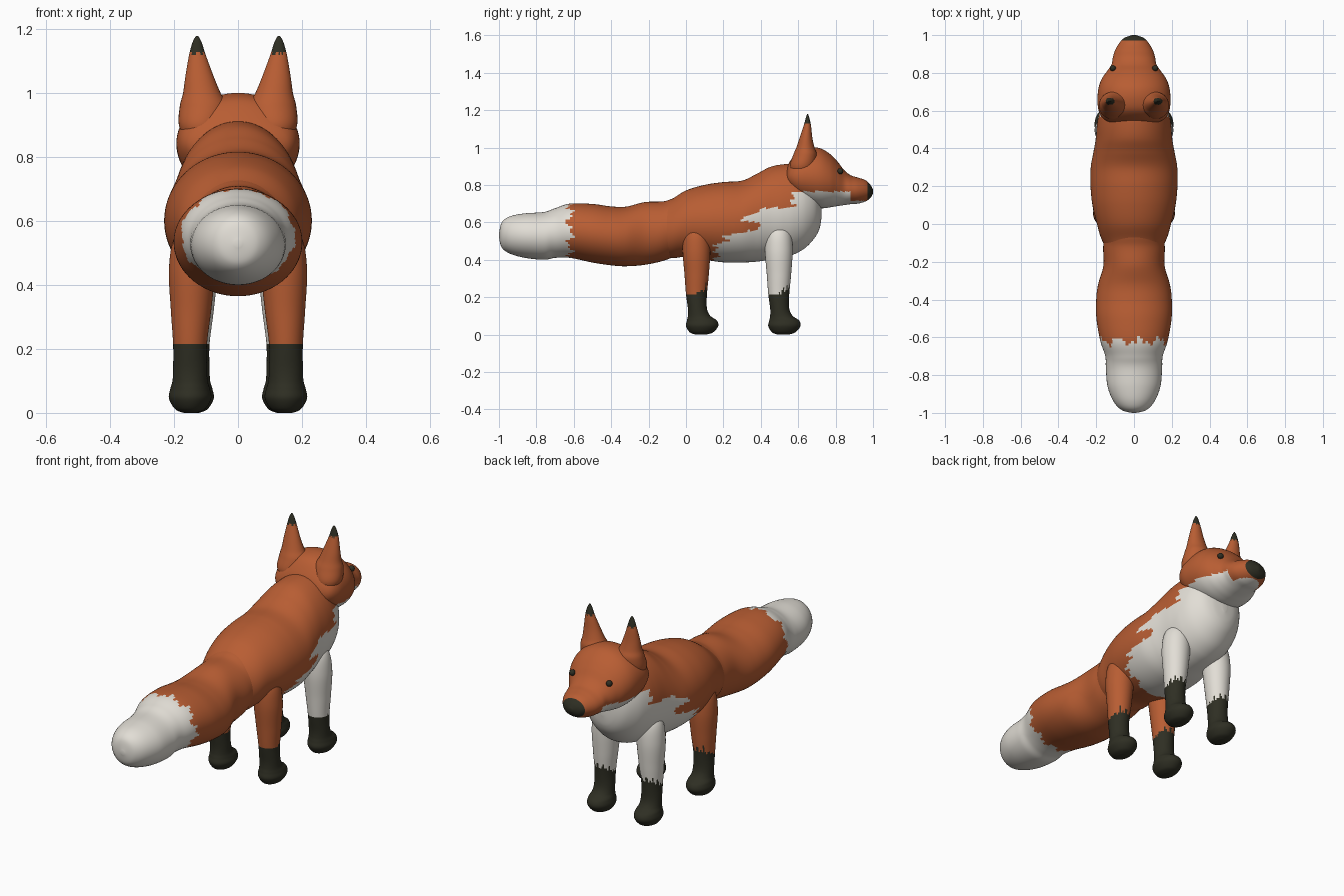
import bpy, bmesh, math

if "Cube" in bpy.data.objects:
    bpy.data.objects.remove(bpy.data.objects["Cube"])

def material(name, rgb):
    m = bpy.data.materials.new(name)
    m.diffuse_color = (*rgb, 1)
    m.use_nodes = True
    m.node_tree.nodes["Principled BSDF"].inputs["Base Color"].default_value = m.diffuse_color
    return m

ORANGE, WHITE, DARK = 0, 1, 2
MATS = [material("orange_fur", (0.48, 0.11, 0.033)),
        material("white_fur", (0.76, 0.73, 0.67)),
        material("dark_fur", (0.028, 0.028, 0.017))]

def spline(pts, steps):
    """Smooth curve through the section tuples."""
    out = []
    n = len(pts)
    for i in range(n - 1):
        quad = (pts[max(i - 1, 0)], pts[i], pts[i + 1], pts[min(i + 2, n - 1)])
        for s in range(steps):
            t = s / steps
            out.append([0.5 * (2*b + (c - a)*t + (2*a - 5*b + 4*c - d)*t*t
                               + (3*b - a - 3*c + d)*t**3) for a, b, c, d in zip(*quad)])
    out.append(list(pts[-1]))
    return out

def tri(t):
    return abs((t % 1) * 2 - 1)

def jag(t):
    """Ragged fur edge, 0 to 1."""
    return 0.6 * tri(t) + 0.4 * tri(t * 2.37 + 0.3)

def lerp(table, x):
    for (a, fa), (b, fb) in zip(table, table[1:]):
        if x <= b:
            return fa + (fb - fa) * max(0, (x - a) / (b - a))
    return table[-1][1]

def finish(name, bm, rule):
    bmesh.ops.recalc_face_normals(bm, faces=bm.faces)
    for f in bm.faces:
        f.material_index = rule(f.calc_center_median())
        f.smooth = True
    me = bpy.data.meshes.new(name)
    bm.to_mesh(me)
    bm.free()
    for m in MATS:
        me.materials.append(m)
    ob = bpy.data.objects.new(name, me)
    bpy.context.collection.objects.link(ob)
    return ob

def loft(name, sections, rule, axis, steps=6, seg=48, side=1, dy=0, dx=0):
    """Elliptic rings; section = (position on axis, low, high, centre x, half width)."""
    bm = bmesh.new()
    rings = []
    for t, lo, hi, cx, rx in spline(sections, steps):
        ring = []
        for k in range(seg):
            a = 2 * math.pi * k / seg
            x = side * (cx + dx + rx * math.cos(a))
            v = (lo + hi) / 2 + (hi - lo) / 2 * math.sin(a)
            ring.append(bm.verts.new((x, t, v) if axis == "y" else (x, v + dy, t)))
        rings.append(ring)
    for p, q in zip(rings, rings[1:]):
        for k in range(seg):
            j = (k + 1) % seg
            bm.faces.new((p[k], p[j], q[j], q[k]))
    bm.faces.new(rings[0])
    bm.faces.new(rings[-1])
    return finish(name, bm, rule)

# Tail: bushy, with a white tip
def tail_rule(c):
    a = math.atan2(c.z - 0.54, c.x) / (2 * math.pi)
    return WHITE if c.y < -0.655 + 0.07 * jag(a * 9) else ORANGE

tail = [(-1.0, .52, .54, .01), (-.985, .465, .60, .065), (-.94, .432, .632, .108),
        (-.86, .41, .648, .14), (-.76, .40, .655, .149), (-.70, .41, .675, .152),
        (-.62, .41, .70, .178), (-.50, .385, .698, .199), (-.40, .37, .685, .20),
        (-.32, .365, .684, .19), (-.22, .373, .708, .162), (-.12, .395, .712, .163),
        (-.04, .43, .73, .15), (.05, .50, .68, .08)]
loft("tail", [(y, l, h, 0, w) for y, l, h, w in tail], tail_rule, "y", 8, 72)

# Body: torso, neck and white chest
CHEST = [(.38, .14), (.42, .17), (.475, .15), (.50, .22), (.53, .20), (.545, .29),
         (.56, .38), (.60, .40), (.61, .28), (.65, .36), (.675, .41), (.68, .57), (.765, .57)]

def body_rule(c):
    edge = lerp(CHEST, c.z) + 0.05 * (jag(c.z * 26) - 0.5)
    return WHITE if c.z < .765 and c.y > edge else ORANGE

body = [(-.20, .47, .63, .06), (-.15, .42, .69, .13), (-.08, .408, .722, .172),
        (0, .415, .77, .196), (.10, .40, .80, .22), (.20, .386, .815, .23),
        (.30, .385, .823, .229), (.38, .39, .86, .215), (.45, .40, .896, .203),
        (.52, .412, .91, .197), (.58, .43, .91, .187), (.64, .465, .89, .165),
        (.69, .52, .84, .125), (.715, .57, .77, .075), (.725, .63, .69, .015)]
loft("body", [(y, l, h, 0, w) for y, l, h, w in body], body_rule, "y", 12, 112)

# Head: skull, muzzle, white jaw and dark nose
def head_rule(c):
    if c.y > .972:
        return DARK
    line = .765 if c.y < .88 else .715
    return WHITE if .57 < c.y and c.z < line else ORANGE

head = [(.53, .80, .87, .10), (.555, .76, .925, .16), (.60, .71, .98, .187),
        (.66, .685, 1.0, .193), (.72, .675, .995, .188), (.77, .68, .965, .17),
        (.81, .687, .925, .142), (.845, .692, .88, .119), (.88, .697, .852, .112),
        (.92, .70, .839, .10), (.96, .712, .825, .076), (.986, .73, .80, .05),
        (1.0, .755, .775, .01)]
loft("head", [(y, l, h, 0, w) for y, l, h, w in head], head_rule, "y", 8, 72)

EAR = [(.84, .57, .66, .11, .05), (.90, .555, .69, .115, .07), (.96, .573, .70, .108, .074),
       (1.0, .59, .687, .113, .059), (1.05, .607, .676, .12, .045),
       (1.12, .63, .668, .127, .026), (1.16, .641, .659, .128, .014),
       (1.18, .648, .652, .128, .003)]
LEG = [(0, .05, .11, .15, .02), (.012, .02, .145, .15, .047), (.045, .0, .172, .15, .066),
       (.075, .005, .165, .15, .062), (.10, .01, .13, .15, .055), (.14, .01, .112, .15, .053),
       (.215, .0, .112, .15, .053), (.32, -.008, .122, .147, .063),
       (.45, -.018, .13, .143, .073), (.55, -.01, .12, .13, .068), (.60, .03, .08, .12, .02)]

def leg_rule(y0, fur):
    def rule(c):
        a = math.atan2(c.y - y0 - .055, abs(c.x) - .15)
        top = .218 + .07 * max(0, math.sin(a)) * jag(a * 1.9)
        return DARK if c.z < top else fur
    return rule

for side, tag in ((-1, "left"), (1, "right")):
    # Ears with dark tips
    loft("ear_" + tag, EAR,
         lambda c: DARK if c.z > 1.115 + .02 * jag(c.x * 40) else ORANGE,
         "z", 6, 32, side)
    # Legs with dark socks and paws
    loft("rear_leg_" + tag, LEG, leg_rule(0, ORANGE), "z", 8, 48, side)
    loft("front_leg_" + tag, LEG, leg_rule(.44, WHITE), "z", 8, 48, side, .44, -.008)
    # Eyes
    bm = bmesh.new()
    bmesh.ops.create_uvsphere(bm, u_segments=16, v_segments=10, radius=.016)
    bmesh.ops.translate(bm, verts=bm.verts, vec=(side * .112, .825, .873))
    finish("eye_" + tag, bm, lambda c: DARK)
